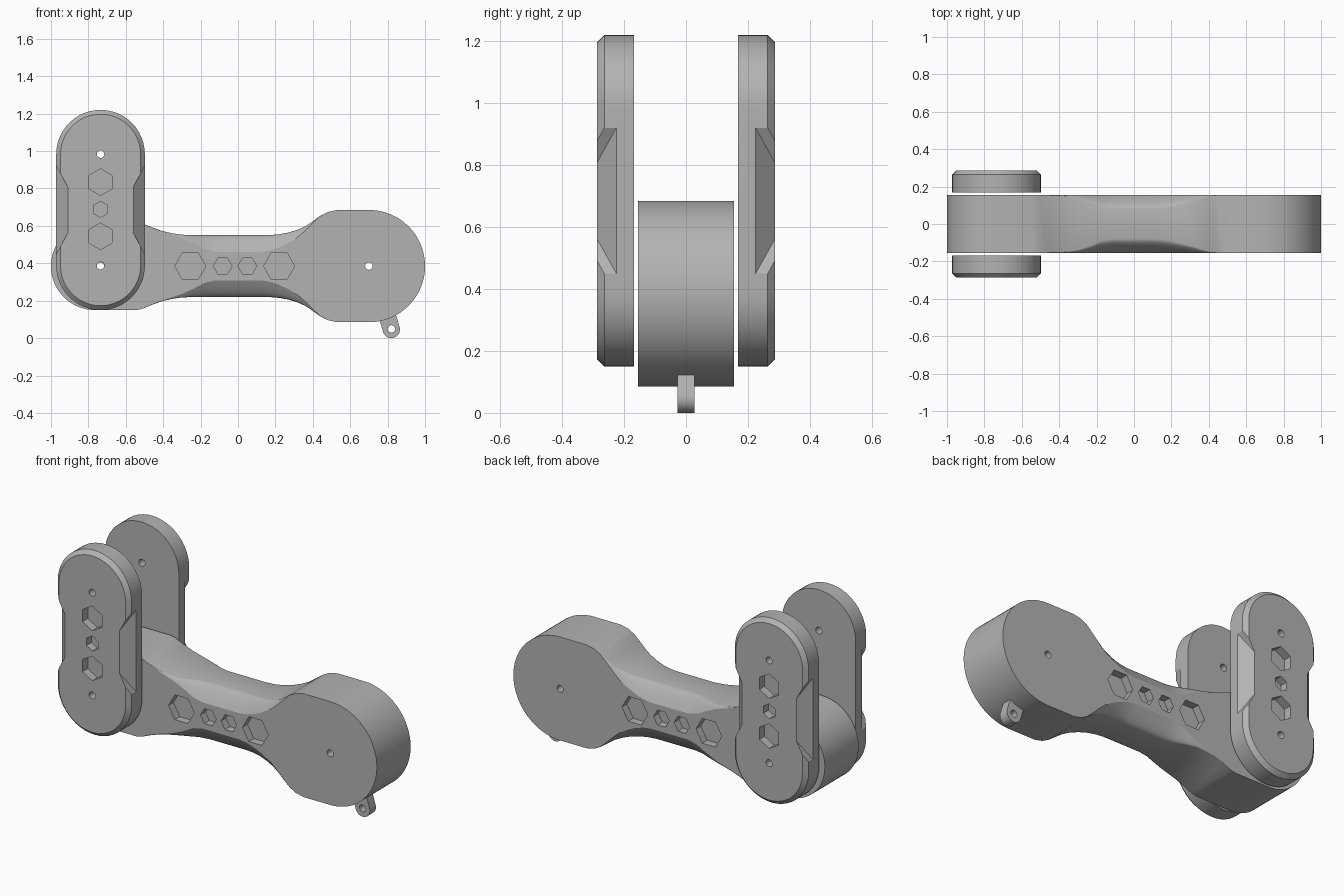
import bpy, bmesh
from math import cos, sin, pi, sqrt, radians
from mathutils import Vector

cube = bpy.data.objects.get("Cube")
if cube:
    bpy.data.objects.remove(cube)

GREY = (0.45, 0.45, 0.45, 1)
grey = bpy.data.materials.new("plain grey")
grey.use_nodes = True
grey.diffuse_color = GREY
grey.node_tree.nodes["Principled BSDF"].inputs["Base Color"].default_value = GREY

MID = 0.385        # height of the arm axis
HALF = 0.155       # half thickness of the arm
PIVOT = -0.735     # x of the plate pivot


def loft(bm, rings, caps=True):
    """Skin a list of point rings, with optional end caps."""
    rows = [[bm.verts.new(p) for p in ring] for ring in rings]
    n = len(rows[0])
    for a, b in zip(rows, rows[1:]):
        for i in range(n):
            j = (i + 1) % n
            bm.faces.new((a[i], a[j], b[j], b[i]))
    if caps:
        bm.faces.new(rows[0])
        bm.faces.new(rows[-1])


def finish(name, bm):
    bmesh.ops.remove_doubles(bm, verts=bm.verts, dist=1e-5)
    bmesh.ops.recalc_face_normals(bm, faces=bm.faces)
    mesh = bpy.data.meshes.new(name)
    bm.to_mesh(mesh)
    bm.free()
    mesh.materials.append(grey)
    ob = bpy.data.objects.new(name, mesh)
    bpy.context.collection.objects.link(ob)
    return ob


def prism(bm, x, z, r, n, turn, y0, y1):
    """Regular prism along y."""
    angles = [turn + 2 * pi * i / n for i in range(n)]
    loft(bm, [[(x + r * cos(a), y, z + r * sin(a)) for a in angles] for y in (y0, y1)])


def stadium(low, high, levels, n=24):
    """Rings of a round-ended bar between two xz points, one per (y, radius)."""
    low, high = Vector(low), Vector(high)
    along = (high - low).normalized()
    side = Vector((along.y, -along.x))
    rings = []
    for y, r in levels:
        ring = []
        for centre, start in ((high, 0), (low, pi)):
            for i in range(n + 1):
                a = start + pi * i / n
                p = centre + r * (cos(a) * side + sin(a) * along)
                ring.append((p.x, y, p.y))
        rings.append(ring)
    return rings


def cut(ob, bm):
    """Subtract the cutter, then drop it and shade."""
    cutter = finish("cutter", bm)
    cutter.hide_render = True
    mod = ob.modifiers.new("cut", "BOOLEAN")
    mod.operation = "DIFFERENCE"
    mod.solver = "EXACT"
    mod.object = cutter
    bpy.ops.object.select_all(action="DESELECT")
    bpy.context.view_layer.objects.active = ob
    ob.select_set(True)
    bpy.ops.object.modifier_apply(modifier="cut")
    bpy.data.objects.remove(cutter)
    bpy.ops.object.shade_smooth_by_angle(angle=radians(24))


def section(x, h, f):
    """Arm cross-section: half height h, flat side half height f, eased corners."""
    c = min(0.075, (h - f) * 0.85)
    corner = []
    for i in range(7):
        t = i / 6
        y = HALF - 2 * t * (1 - t) * 0.65 * c - t * t * c
        z = f * (1 - t) ** 2 + h * (1 - (1 - t) ** 2)
        corner.append((y, z))
    ring = []
    for sy, sz in ((1, 1), (-1, 1), (-1, -1), (1, -1)):
        part = corner if sy == sz else corner[::-1]
        ring += [(x, sy * y, MID + sz * z) for y, z in part]
    return ring


# Arm: round ends joined by a slim waist
stations = []
for i in range(17):
    a = pi / 2 * i / 16
    r = 0.235 * sin(a)
    stations.append((-0.765 - 0.235 * cos(a), r, r))
stations += [
    (-0.54, 0.235, 0.235), (-0.51, 0.228, 0.228), (-0.46, 0.207, 0.205),
    (-0.4, 0.186, 0.182), (-0.35, 0.175, 0.166), (-0.3, 0.168, 0.149),
    (-0.24, 0.165, 0.122), (-0.18, 0.165, 0.09), (-0.12, 0.165, 0.076),
    (0.12, 0.165, 0.076), (0.17, 0.166, 0.084), (0.22, 0.17, 0.1),
    (0.27, 0.179, 0.124), (0.32, 0.195, 0.155), (0.36, 0.213, 0.19),
    (0.4, 0.24, 0.23), (0.44, 0.269, 0.267), (0.48, 0.289, 0.289), (0.53, 0.3, 0.3)]
for i in range(21):
    a = pi / 2 * i / 20
    r = 0.3 * cos(a)
    stations.append((0.7 + 0.3 * sin(a), r, r))
bm = bmesh.new()
loft(bm, [section(*s) for s in stations], caps=False)
arm = finish("arm", bm)

# Pivot holes and hexagonal pockets in the arm
bm = bmesh.new()
for x in (PIVOT, 0.7):
    prism(bm, x, MID, 0.02, 20, 0, -0.3, 0.3)
for s in (-1, 1):
    for x, r in ((-0.255, 0.083), (-0.082, 0.05), (0.05, 0.05), (0.22, 0.083)):
        prism(bm, x, MID, r, 6, 0, s * (HALF - 0.045), s * 0.3)
cut(arm, bm)

# Pair of side plates with bevelled rims
LOW, HIGH, R = 0.387, 0.983, 0.237
for s, name in ((-1, "front_plate"), (1, "back_plate")):
    bm = bmesh.new()
    loft(bm, stadium((PIVOT, LOW), (PIVOT, HIGH),
                     ((s * 0.168, R), (s * 0.264, R), (s * 0.287, R - 0.023))))
    plate = finish(name, bm)
    bm = bmesh.new()
    # Pivot holes and pockets
    for z in (LOW, HIGH):
        prism(bm, PIVOT, z, 0.02, 20, 0, s * 0.1, s * 0.4)
    for z, r in ((0.834, 0.071), (0.688, 0.043), (0.544, 0.071)):
        prism(bm, PIVOT, z, r, 6, pi / 2, s * 0.24, s * 0.4)
    # Wedge-shaped side notches
    for side in (-1, 1):
        def corner(d, y, end):
            z = 0.685 + end * (0.235 - 1.8 * d)
            return (PIVOT + side * (R - d), s * y, z)
        loft(bm, [[corner(-0.1, 0.125, e), corner(0.1, 0.325, e), corner(-0.1, 0.325, e)]
                  for e in (-1, 1)])
    cut(plate, bm)

# Small eyelet under the large end
bm = bmesh.new()
loft(bm, stadium((0.82, 0.046), (0.78, 0.18), ((-0.028, 0.046), (0.028, 0.046)), 16))
eyelet = finish("eyelet", bm)
bm = bmesh.new()
prism(bm, 0.82, 0.049, 0.02, 20, 0, -0.1, 0.1)
cut(eyelet, bm)
